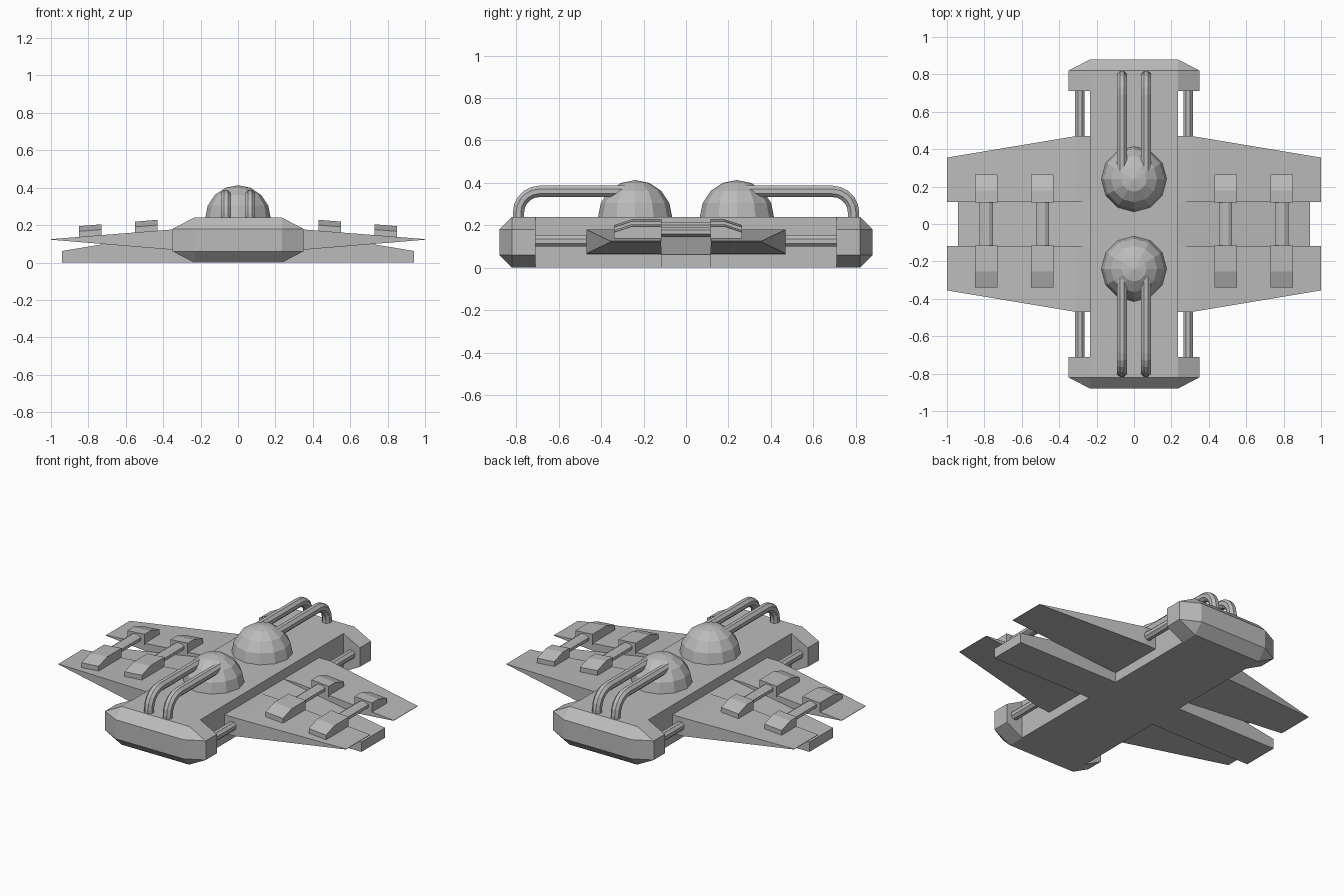
import bpy, bmesh
from math import sin, cos, pi
from mathutils import Vector

cube = bpy.data.objects.get("Cube")
if cube:
    bpy.data.objects.remove(cube)

grey = bpy.data.materials.new("hull grey")
grey.use_nodes = True
grey.diffuse_color = (0.5, 0.5, 0.5, 1)
grey.node_tree.nodes["Principled BSDF"].inputs["Base Color"].default_value = (0.5, 0.5, 0.5, 1)


def finish(name, bm):
    bmesh.ops.recalc_face_normals(bm, faces=bm.faces)
    mesh = bpy.data.meshes.new(name)
    bm.to_mesh(mesh)
    bm.free()
    mesh.materials.append(grey)
    obj = bpy.data.objects.new(name, mesh)
    bpy.context.collection.objects.link(obj)
    return obj


def loft(name, sections, smooth=False):
    """Skin a row of matching cross-sections and close both ends."""
    bm = bmesh.new()
    rings = [[bm.verts.new(p) for p in s] for s in sections]
    for a, b in zip(rings, rings[1:]):
        for i in range(len(a)):
            j = (i + 1) % len(a)
            bm.faces.new((a[i], a[j], b[j], b[i]))
    bm.faces.new(rings[0])
    bm.faces.new(rings[-1])
    bmesh.ops.remove_doubles(bm, verts=bm.verts, dist=0.0001)
    for f in bm.faces:
        f.smooth = smooth and len(f.verts) == 4
    return finish(name, bm)


def tube(name, path, rx, rz, sides=8):
    """Tube along a path lying in a plane of constant x."""
    pts = [Vector(p) for p in path]
    side = Vector((1, 0, 0))
    rings = []
    for i, p in enumerate(pts):
        t = (pts[min(i + 1, len(pts) - 1)] - pts[max(i - 1, 0)]).normalized()
        up = side.cross(t)
        angles = [2 * pi * (k + 0.5) / sides for k in range(sides)]
        rings.append([p + side * rx * cos(a) + up * rz * sin(a) for a in angles])
    return loft(name, rings)


def box_section(y, x, z0, z1):
    return [(-x, y, z0), (x, y, z0), (x, y, z1), (-x, y, z1)]


# Central hull
loft("hull", [box_section(y, 0.235, 0, 0.24) for y in (-0.78, 0.78)])


def cap_section(y, x, cut):
    c = 0.06
    return [(-0.235, y, cut), (0.235, y, cut), (x, y, c), (x, y, 0.24 - c),
            (0.235, y, 0.24 - cut), (-0.235, y, 0.24 - cut), (-x, y, 0.24 - c), (-x, y, c)]


def dome(name, y, radius):
    bm = bmesh.new()
    bmesh.ops.create_uvsphere(bm, u_segments=12, v_segments=8, radius=radius)
    bmesh.ops.bisect_plane(bm, geom=bm.verts[:] + bm.edges[:] + bm.faces[:],
                           plane_co=(0, 0, -0.01), plane_no=(0, 0, -1), clear_outer=True)
    finish(name, bm).location = (0, y, 0.238)


# Bevelled end caps, domes, bent pipes and side rods
for s, end in ((-1, "front"), (1, "back")):
    loft(end + "_cap", [cap_section(s * 0.71, 0.35, 0), cap_section(s * 0.82, 0.35, 0),
                        cap_section(s * 0.88, 0.235, 0.06)])
    dome(end + "_dome", s * 0.24, 0.175)
    for m, hand in ((1, "left"), (-1, "right")):
        x = m * 0.065
        bend = [(x, s * (0.69 + 0.1 * sin(a)), 0.26 + 0.1 * cos(a))
                for a in (k * pi / 10 for k in range(6))]
        tube(f"{end}_{hand}_pipe", [(x, s * 0.24, 0.36)] + bend + [(x, s * 0.79, 0.22)],
             0.029, 0.029)
        tube(f"{end}_{hand}_rod", [(m * 0.29, s * 0.4, 0.125), (m * 0.29, s * 0.75, 0.125)],
             0.028, 0.028)

# Wings, cross arms and the pads on top
ROOT, SLOPE = 0.31, 0.08


def wing_top(x):
    return 0.18 - SLOPE * (abs(x) - ROOT)


def wing_section(x, s, outer, z0, z1):
    return [(x, s * 0.117, z0), (x, s * outer, z0), (x, s * outer, z1), (x, s * 0.117, z1)]


def pad(name, x, profile):
    sections = []
    for e in (x - 0.06, x + 0.06):
        sections.append([(e, y, wing_top(e) + h) for y, h in profile])
    loft(name, sections)


front_pad = [(-0.34, -0.01), (-0.34, 0.03), (-0.255, 0.058), (-0.115, 0.058), (-0.115, -0.01)]
back_pad = [(0.265, -0.01), (0.265, 0.03), (0.18, 0.058), (0.115, 0.058), (0.115, -0.01)]

for m, hand in ((1, "left"), (-1, "right")):
    for s, end in ((-1, "front"), (1, "back")):
        loft(f"{end}_{hand}_wing", [wing_section(m * 0.2, s, 0.47, 0.06, 0.18),
                                    wing_section(m * ROOT, s, 0.47, 0.065, 0.18),
                                    wing_section(m, s, 0.355, 0.122, 0.125)])
    # Cross arm between the wings, tapering outward
    loft(hand + "_arm", [[(m * x, -0.117, 0), (m * x, 0.117, 0), (m * x, 0.117, z), (m * x, -0.117, z)]
                         for x, z in ((0.2, 0.185), (0.94, 0.062))])
    for place, d in (("inner", 0.49), ("outer", 0.79)):
        x = m * d
        pad(f"{hand}_{place}_front_pad", x, front_pad)
        pad(f"{hand}_{place}_back_pad", x, back_pad)
        z = wing_top(x) + 0.026
        tube(f"{hand}_{place}_pad_rod", [(x, -0.15, z), (x, 0.15, z)], 0.038, 0.024)
